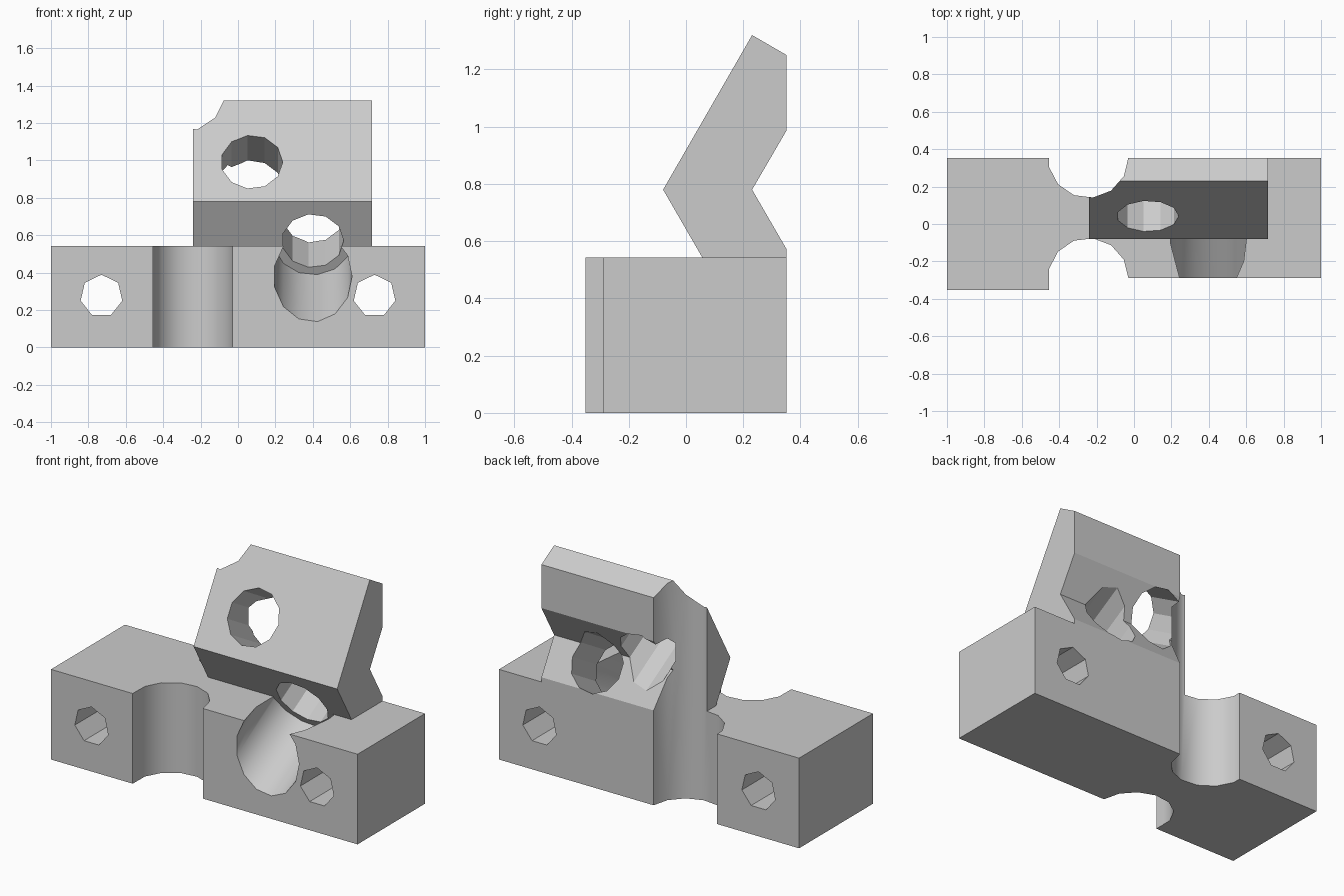
import bpy
import bmesh
from math import sin, cos, pi, radians
from mathutils import Vector

cube = bpy.data.objects.get("Cube")
if cube:
    bpy.data.objects.remove(cube, do_unlink=True)

grey = bpy.data.materials.new("plain grey")
grey.use_nodes = True
COLOUR = (0.6, 0.6, 0.6, 1)
grey.diffuse_color = COLOUR
grey.node_tree.nodes["Principled BSDF"].inputs["Base Color"].default_value = COLOUR


def prism(name, points, sweep):
    """Closed solid: a flat outline swept along a vector."""
    bm = bmesh.new()
    face = bm.faces.new([bm.verts.new(p) for p in points])
    top = bmesh.ops.extrude_face_region(bm, geom=[face], use_keep_orig=True)["geom"]
    bmesh.ops.translate(bm, vec=sweep, verts=[g for g in top if isinstance(g, bmesh.types.BMVert)])
    bmesh.ops.recalc_face_normals(bm, faces=bm.faces)
    mesh = bpy.data.meshes.new(name)
    bm.to_mesh(mesh)
    bm.free()
    mesh.materials.append(grey)
    obj = bpy.data.objects.new(name, mesh)
    bpy.context.collection.objects.link(obj)
    return obj


def rod(name, centre, tilt, radius, sides, before, after, start=0):
    """Cylinder whose axis lies in the yz plane, tilted up from +y."""
    axis = Vector((0, cos(tilt), sin(tilt)))
    up = Vector((0, -sin(tilt), cos(tilt)))
    base = Vector(centre) - axis * before
    angles = [start + 2 * pi * i / sides for i in range(sides)]
    ring = [base + radius * (Vector((cos(a), 0, 0)) + up * sin(a)) for a in angles]
    return prism(name, ring, axis * (before + after))


def combine(target, tool, operation):
    """Apply a boolean and drop the tool."""
    mod = target.modifiers.new("combine", "BOOLEAN")
    mod.operation, mod.solver, mod.object = operation, "EXACT", tool
    bpy.context.view_layer.objects.active = target
    bpy.ops.object.modifier_apply(modifier=mod.name)
    bpy.data.objects.remove(tool, do_unlink=True)


# Base block, deeper at its right end
outline = [(-1, -.352), (-.455, -.352), (-.455, -.29), (1, -.29), (1, .352), (-1, .352)]
bracket = prism("bracket", [(x, y, 0) for x, y in outline], Vector((0, 0, .543)))

# Slanted counterbore for the lower hole
tilt = radians(30)
lower = (.4, .041, .57)
combine(bracket, rod("counterbore", lower, tilt, .21, 13, 1, 0), "DIFFERENCE")

# Bent upright with two arms, foot sunk in the base
profile = [(.057, .543), (.2, .4), (.352, .4), (.352, .571), (.231, .78),
           (.352, .988), (.352, 1.25), (.231, 1.32), (-.08, .78)]
upright = prism("upright", [(-.24, y, z) for y, z in profile], Vector((.957, 0, 0)))
combine(bracket, upright, "UNION")

# Slanted holes square to each arm
combine(bracket, rod("lower_hole", lower, tilt, .165, 11, .2, .6), "DIFFERENCE")
combine(bracket, rod("upper_hole", (.074, .041, .992), -tilt, .165, 11, .2, .6), "DIFFERENCE")

# Upright round notches, the rear one running full height
for y, height in ((-.29, .7), (.355, 1.6)):
    combine(bracket, rod("notch", (-.245, y, 0), pi / 2, .215, 13, .1, height), "DIFFERENCE")

# Mounting holes at both ends
for x in (-.73, .73):
    combine(bracket, rod("mounting_hole", (x, 0, .275), 0, .114, 7, .6, .6, pi / 2), "DIFFERENCE")

bpy.ops.object.select_all(action="DESELECT")
bracket.select_set(True)
bpy.context.view_layer.objects.active = bracket
bpy.ops.object.shade_smooth_by_angle(angle=radians(30))
